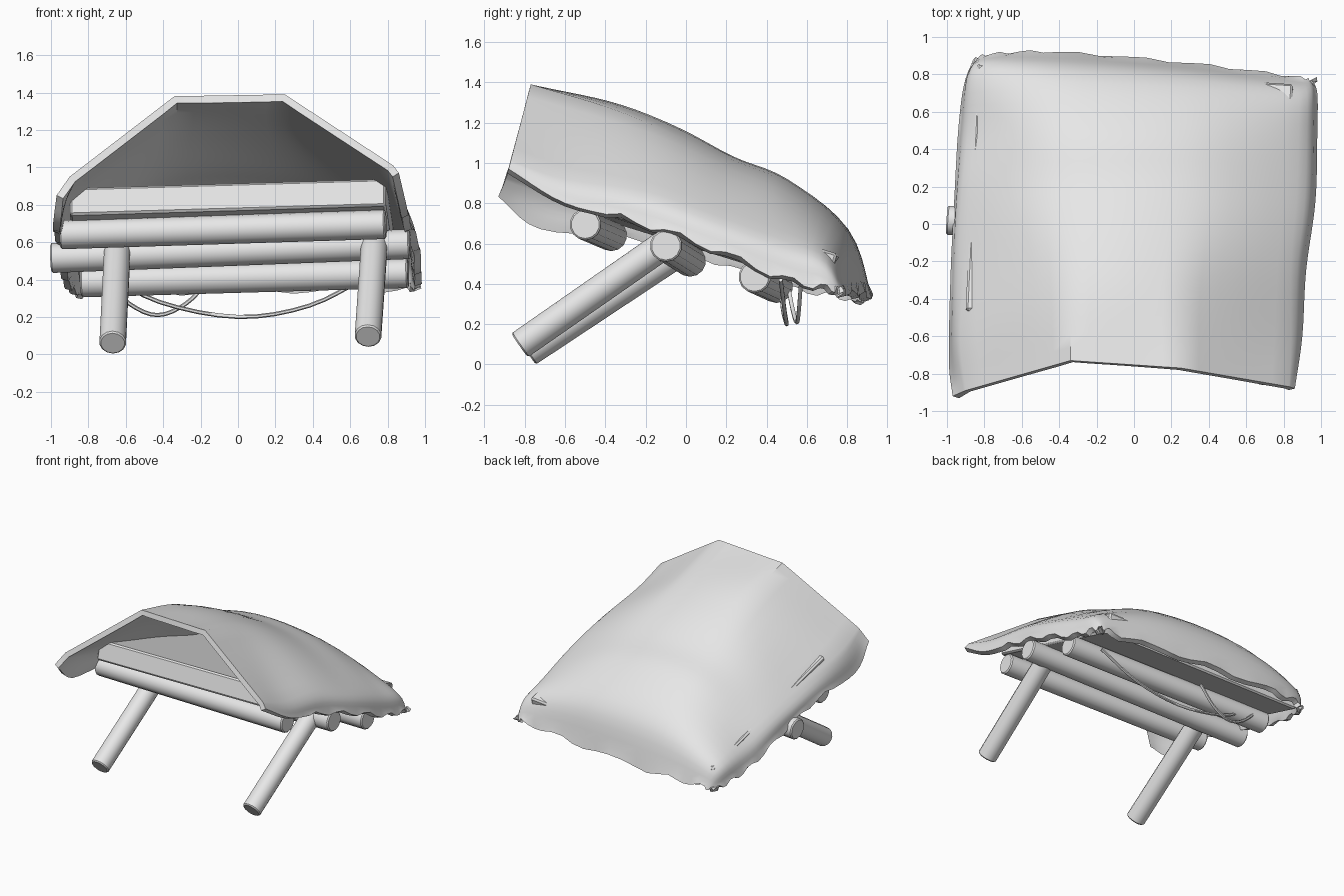
import bpy, bmesh, math
from mathutils import Vector

if "Cube" in bpy.data.objects:
    bpy.data.objects.remove(bpy.data.objects["Cube"])

mat = bpy.data.materials.new("plain grey")
mat.diffuse_color = (0.8, 0.8, 0.8, 1)
mat.use_nodes = True
mat.node_tree.nodes["Principled BSDF"].inputs["Base Color"].default_value = mat.diffuse_color


def add(name, bm, smooth=35):
    bmesh.ops.recalc_face_normals(bm, faces=bm.faces)
    me = bpy.data.meshes.new(name)
    bm.to_mesh(me)
    bm.free()
    ob = bpy.data.objects.new(name, me)
    bpy.context.collection.objects.link(ob)
    me.materials.append(mat)
    bpy.ops.object.select_all(action='DESELECT')
    ob.select_set(True)
    bpy.context.view_layer.objects.active = ob
    bpy.ops.object.shade_smooth_by_angle(angle=math.radians(smooth))
    return ob


def log(name, a, b, r, sides=14):
    a, b = Vector(a), Vector(b)
    bm = bmesh.new()
    bmesh.ops.create_cone(bm, cap_ends=True, segments=sides, radius1=r, radius2=r,
                          depth=(b - a).length)
    caps = [e for e in bm.edges if abs(e.verts[0].co.z - e.verts[1].co.z) < 1e-4]
    bmesh.ops.bevel(bm, geom=caps, offset=0.008, segments=1, affect='EDGES')
    rot = (b - a).to_track_quat('Z', 'Y')
    for v in bm.verts:
        v.co = rot @ v.co + (a + b) / 2
    return add(name, bm)


def spline(pts, t):
    """Catmull-Rom point at t along a list of points."""
    n = len(pts) - 1
    i = min(int(t), n - 1)
    f = t - i
    p1, p2 = pts[i], pts[i + 1]
    p0 = pts[i - 1] if i else p1 * 2 - p2
    p3 = pts[i + 2] if i + 2 <= n else p2 * 2 - p1
    return 0.5 * (2 * p1 + (p2 - p0) * f + (2 * p0 - 5 * p1 + 4 * p2 - p3) * f * f
                  + (3 * p1 - p0 - 3 * p2 + p3) * f ** 3)


def straight(pts, t):
    i = min(int(t), len(pts) - 2)
    return pts[i].lerp(pts[i + 1], t - i)


# canvas roof: cross-sections front to back, each left hem to right hem
SECTIONS = [
    [(-.97, -.92, .85), (-.90, -.89, .95), (-.34, -.73, 1.38), (.25, -.77, 1.39), (.83, -.87, 1.01), (.86, -.88, .97)],
    [(-.99, -.72, .68), (-.93, -.60, .87), (-.34, -.38, 1.29), (.25, -.40, 1.28), (.84, -.60, .92), (.90, -.60, .80)],
    [(-.98, -.25, .64), (-.90, -.20, .78), (-.36, -.10, 1.17), (.28, -.10, 1.16), (.84, -.20, .86), (.92, -.25, .71)],
    [(-.96, .15, .52), (-.88, .20, .68), (-.38, .22, 1.0), (.30, .22, 1.0), (.87, .15, .74), (.97, .12, .58)],
    [(-.94, .50, .40), (-.85, .50, .58), (-.38, .50, .89), (.30, .50, .88), (.88, .48, .62), (.98, .48, .43)],
    [(-.91, .74, .35), (-.83, .82, .50), (-.38, .81, .66), (.30, .77, .66), (.88, .70, .53), (.98, .70, .38)],
    [(-.86, .88, .32), (-.76, .91, .34), (-.40, .92, .34), (.30, .86, .35), (.85, .79, .36), (.95, .77, .37)],
]
columns = [[Vector(row[c]) for row in SECTIONS] for c in range(6)]
NU, NV = 30, 30
bm = bmesh.new()
grid = []
for i in range(NU + 1):
    u = 6 * i / NU
    sect = [spline(c, u) for c in columns]
    k = min(1, u / 2.5)
    row = []
    for j in range(NV + 1):
        v = 5 * j / NV
        p = straight(sect, v).lerp(spline(sect, v), k)
        # ragged hem on the sides and back
        if i == NU:
            p.z += 0.018 * math.sin(j * 1.3)
            p.y += 0.008 * math.sin(j * 2.1)
        elif j in (0, NV) and i > 8:
            p.z += 0.02 * math.sin(i * 1.6)
        row.append(bm.verts.new(p))
    grid.append(row)
for i in range(NU):
    for j in range(NV):
        bm.faces.new((grid[i][j], grid[i][j + 1], grid[i + 1][j + 1], grid[i + 1][j]))
roof = add("canvas_roof", bm)
if sum(p.normal.z for p in roof.data.polygons) < 0:
    roof.data.flip_normals()
sol = roof.modifiers.new("thickness", 'SOLIDIFY')
sol.thickness = 0.04
sol.offset = -1
bpy.ops.object.modifier_apply(modifier=sol.name)
bpy.ops.object.shade_smooth_by_angle(angle=math.radians(35))

# thick sloping panel resting on the logs
top = [Vector(p) for p in ((-.90, -.46, .89), (.79, -.52, .94), (.85, .75, .55), (-.84, .86, .48))]
bm = bmesh.new()
hi = [bm.verts.new(p) for p in top]
lo = [bm.verts.new(p + Vector((0, -.04, -.145))) for p in top]
bm.faces.new(hi)
bm.faces.new(lo[::-1])
for i in range(4):
    j = (i + 1) % 4
    bm.faces.new((hi[j], hi[i], lo[i], lo[j]))
bmesh.ops.bevel(bm, geom=list(bm.edges), offset=0.012, segments=1, affect='EDGES')
add("sloping_panel", bm)

# three cross logs
log("front_log", (-.95, -.37, .64), (.79, -.50, .695), .078)
log("middle_log", (-1.0, .02, .515), (.92, -.10, .59), .08)
log("back_log", (-.84, .45, .385), (.91, .34, .435), .08)

# two slanted support poles
log("left_pole", (-.67, -.785, .06), (-.645, -.03, .56), .072)
log("right_pole", (.695, -.825, .095), (.73, -.10, .60), .072)


# hanging ropes
def rope(name, pts, r=0.011, steps=16, sides=6):
    pts = [Vector(p) for p in pts]
    path = [spline(pts, (len(pts) - 1) * i / steps) for i in range(steps + 1)]
    bm = bmesh.new()
    rings = []
    for i, p in enumerate(path):
        d = (path[min(i + 1, steps)] - path[max(i - 1, 0)]).normalized()
        side = d.cross(Vector((0, 1, 0))).normalized()
        other = d.cross(side)
        rings.append([bm.verts.new(p + r * (side * math.cos(a) + other * math.sin(a)))
                      for a in (2 * math.pi * s / sides for s in range(sides))])
    for a, b in zip(rings, rings[1:]):
        for s in range(sides):
            t = (s + 1) % sides
            bm.faces.new((a[s], a[t], b[t], b[s]))
    bm.faces.new(rings[0])
    bm.faces.new(rings[-1])
    add(name, bm, 60)


rope("long_rope", [(-.72, .47, .44), (-.42, .48, .28), (0, .50, .20), (.38, .49, .26), (.70, .47, .42)])
rope("short_rope", [(-.74, .50, .42), (-.58, .53, .27), (-.43, .55, .21), (-.28, .56, .27), (-.15, .57, .40)])
